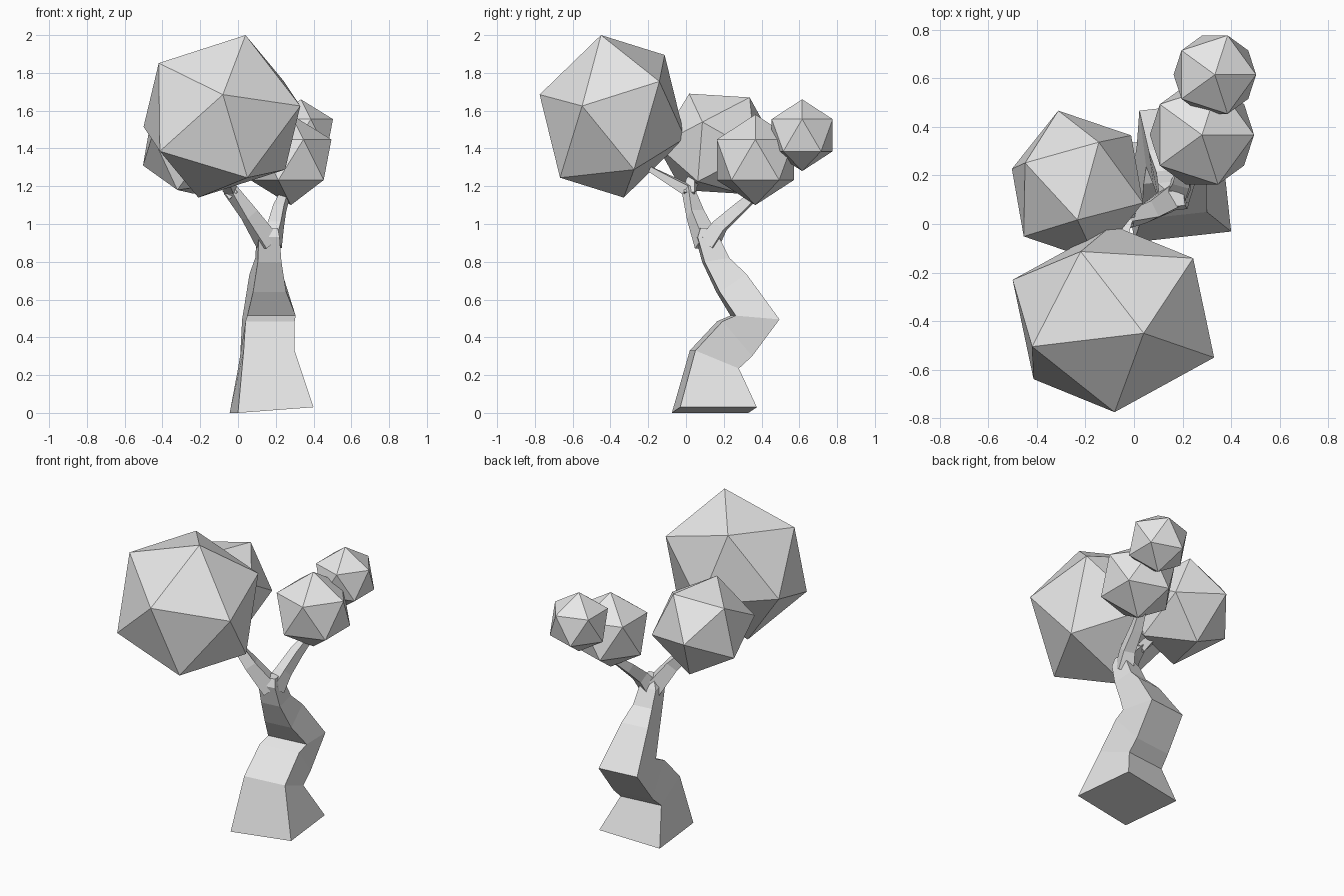
import bpy, bmesh
from math import sin, cos, pi
from mathutils import Matrix, Vector

cube = bpy.data.objects.get("Cube")
if cube:
    bpy.data.objects.remove(cube)

grey = bpy.data.materials.new("plain_grey")
grey.use_nodes = True
grey.diffuse_color = (0.8, 0.8, 0.8, 1)
grey.node_tree.nodes["Principled BSDF"].inputs["Base Color"].default_value = grey.diffuse_color


def finish(name, bm):
    bmesh.ops.recalc_face_normals(bm, faces=bm.faces[:])
    mesh = bpy.data.meshes.new(name)
    bm.to_mesh(mesh)
    bm.free()
    mesh.materials.append(grey)
    obj = bpy.data.objects.new(name, mesh)
    bpy.context.collection.objects.link(obj)


def loft(name, rings):
    """Skin a list of equal-sized rings and cap both ends."""
    bm = bmesh.new()
    loops = [[bm.verts.new(p) for p in ring] for ring in rings]
    for a, b in zip(loops, loops[1:]):
        for i in range(len(a)):
            j = (i + 1) % len(a)
            bm.faces.new((a[i], a[j], b[j], b[i]))
    bm.faces.new(loops[0])
    bm.faces.new(loops[-1])
    finish(name, bm)


def trunk_ring(left, right, front, front_z, back, back_z, lift=0):
    """Four corners of a slightly turned, tilted square section."""
    s = (right - left) * 0.11
    return [(left, front, front_z), (right, front + s, front_z + lift),
            (right - s, back, back_z + lift), (left - s, back - s, back_z)]


def limb(name, path):
    """Square branch along (x, y, z, radius) points."""
    pts = [Vector(p[:3]) for p in path]
    rings = []
    for i, p in enumerate(pts):
        d = (pts[min(i + 1, len(pts) - 1)] - pts[max(i - 1, 0)]).normalized()
        u = d.cross(Vector((0, 0, 1))).normalized()
        v = d.cross(u)
        rings.append([p + path[i][3] * (u * cos(a) + v * sin(a))
                      for a in (pi / 4 + k * pi / 2 for k in range(4))])
    loft(name, rings)


# One face of the unit icosahedron: its top corner and two neighbours
H = 5 ** -0.5
UNIT_FACE = [(0, 0, 1)] + [(2 * H * cos(a), 2 * H * sin(a), H) for a in (0, 2 * pi / 5)]


def foliage(name, centre, face):
    """Icosahedron whose face corners, relative to the centre, are given."""
    fit = Matrix(face).transposed() @ Matrix(UNIT_FACE).transposed().inverted()
    bm = bmesh.new()
    bmesh.ops.create_icosphere(bm, subdivisions=1, radius=1,
                               matrix=Matrix.Translation(centre) @ fit.to_4x4())
    finish(name, bm)


def upright(radius):
    return [Vector(c) * radius for c in UNIT_FACE]


# Trunk with its zigzag bend
loft("trunk", [trunk_ring(*r) for r in (
    (0, .40, -.075, 0, .375, 0, .03),
    (.03, .30, .02, .33, .28, .235),
    (.04, .30, .165, .485, .35, .30),
    (.05, .305, .235, .515, .495, .495),
    (.08, .255, .16, .64, .32, .735),
    (.105, .23, .085, .80, .23, .82),
    (.11, .22, .05, .93, .18, .92),
    (.145, .21, .07, .98, .14, .98))])

# Branches
limb("front_branch", [(.16, .11, .90, .07), (.06, .05, 1.05, .052),
                      (-.04, .01, 1.18, .04), (-.08, -.19, 1.29, .02)])
limb("side_branch", [(-.02, .02, 1.15, .04), (-.08, .03, 1.22, .035), (-.18, .10, 1.33, .025)])
limb("back_branch", [(.175, .12, .90, .065), (.20, .18, .99, .05),
                     (.22, .28, 1.08, .042), (.25, .37, 1.16, .03)])

# Foliage clumps
foliage("large_foliage", (-.085, -.39, 1.57),
        [(.005, -.385, .115), (.125, -.06, .43), (.415, -.16, .055)])
foliage("side_foliage", (-.233, .157, 1.425),
        [(0, -.14, .265), (.088, .18, .245), (.27, -.07, .115)])
foliage("back_foliage", (.28, .367, 1.34), upright(.24))
foliage("small_foliage", (.333, .615, 1.47), upright(.19))
